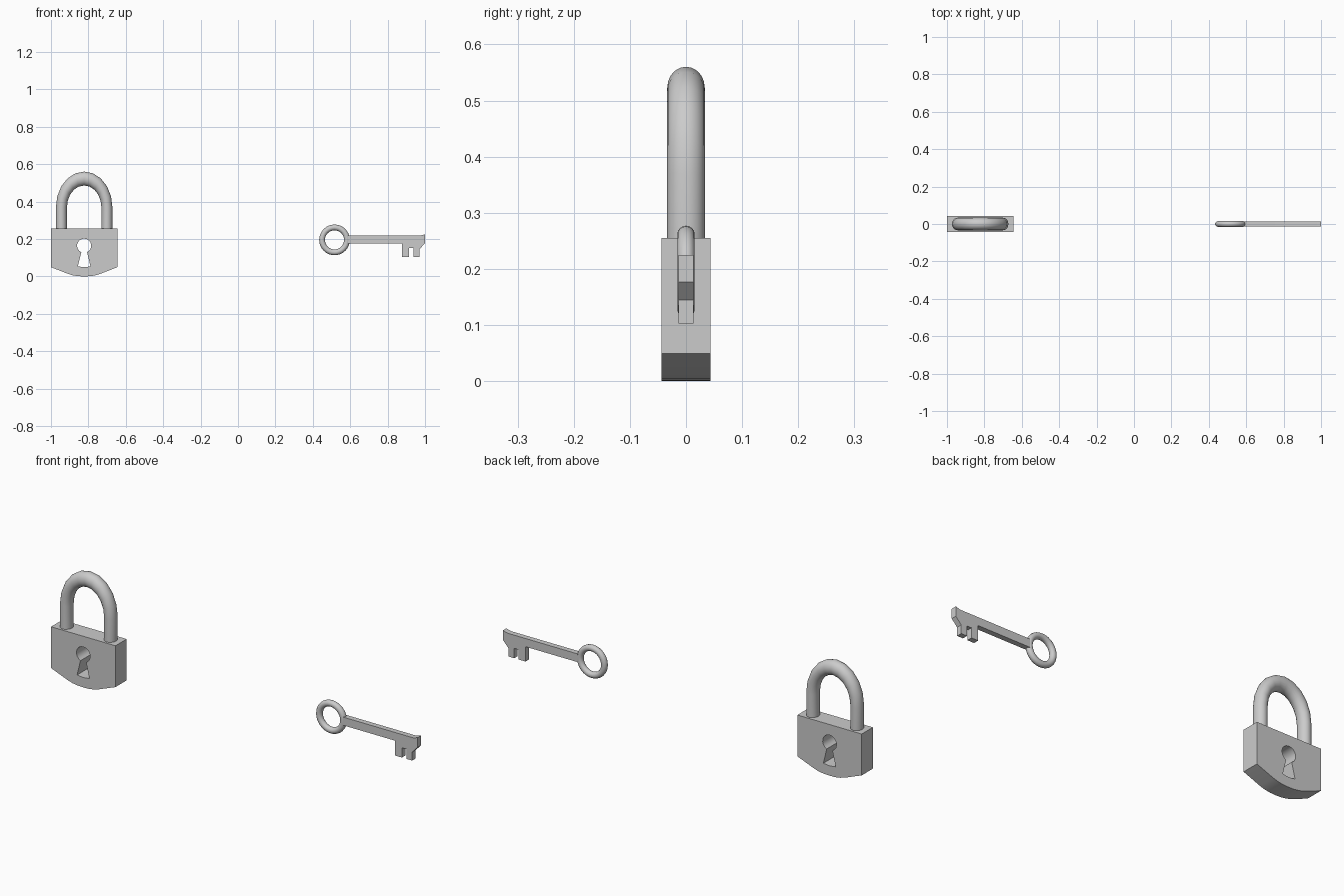
import bpy, bmesh, math
from mathutils import Vector

if "Cube" in bpy.data.objects:
    bpy.data.objects.remove(bpy.data.objects["Cube"])


def smooth(obj, angle=30):
    bpy.ops.object.select_all(action='DESELECT')
    obj.select_set(True)
    bpy.context.view_layer.objects.active = obj
    bpy.ops.object.shade_smooth_by_angle(angle=math.radians(angle))


def plate(name, outlines, half_depth):
    """Extrude x-z outlines along y; inner outlines become holes."""
    curve = bpy.data.curves.new(name, 'CURVE')
    curve.dimensions = '2D'
    curve.fill_mode = 'BOTH'
    curve.extrude = half_depth
    for pts in outlines:
        s = curve.splines.new('POLY')
        s.points.add(len(pts) - 1)
        for p, (x, z) in zip(s.points, pts):
            p.co = (x, z, 0, 1)
        s.use_cyclic_u = True
    obj = bpy.data.objects.new(name, curve)
    bpy.context.collection.objects.link(obj)
    obj.rotation_euler.x = math.pi / 2
    bpy.ops.object.select_all(action='DESELECT')
    obj.select_set(True)
    bpy.context.view_layer.objects.active = obj
    bpy.ops.object.convert(target='MESH')
    # weld walls to the caps
    obj = bpy.context.object
    bm = bmesh.new()
    bm.from_mesh(obj.data)
    bmesh.ops.remove_doubles(bm, verts=bm.verts, dist=1e-5)
    bmesh.ops.recalc_face_normals(bm, faces=bm.faces)
    bm.to_mesh(obj.data)
    bm.free()
    smooth(obj)
    return obj


CX = -0.8225  # padlock centre line

# Padlock body: right half of the outline, mirrored, with a keyhole through it
half = [(0.1775, 0.255), (0.1775, 0.049), (0.085, 0.013), (0.058, 0.005), (0.03, 0.001)]
body = ([(CX + x, z) for x, z in half] + [(CX, 0)]
        + [(CX - x, z) for x, z in reversed(half)])
hole = [(CX + 0.034, 0.053), (CX + 0.015, 0.131)]
for i in range(17):
    a = math.radians(-66 + 312 * i / 16)
    hole.append((CX + 0.038 * math.cos(a), 0.164 + 0.038 * math.sin(a)))
hole += [(CX - 0.015, 0.131), (CX - 0.034, 0.053), (CX, 0.049)]
hole.pop(1)
hole.pop(-3)
plate("padlock_body", [body, hole], 0.044)

# Shackle: round section swept up one leg, over a stretched arch, down the other
SIDES, ARC, STRETCH = 20, 10, 1.26
bm = bmesh.new()
stations = [(0, 0.245)] + [(math.pi * i / ARC, 0.37) for i in range(ARC + 1)] + [(math.pi, 0.245)]
rings = []
for a, base in stations:
    ring = []
    for j in range(SIDES):
        t = 2 * math.pi * j / SIDES
        r = 0.1215 + 0.0295 * math.cos(t)
        ring.append(bm.verts.new((CX + r * math.cos(a), 0.0335 * math.sin(t),
                                  base + STRETCH * r * math.sin(a))))
    rings.append(ring)
for r0, r1 in zip(rings, rings[1:]):
    for j in range(SIDES):
        k = (j + 1) % SIDES
        bm.faces.new((r0[j], r0[k], r1[k], r1[j]))
bm.faces.new(rings[0])
bm.faces.new(rings[-1])
bmesh.ops.recalc_face_normals(bm, faces=bm.faces)
mesh = bpy.data.meshes.new("shackle")
bm.to_mesh(mesh)
bm.free()
shackle = bpy.data.objects.new("shackle", mesh)
bpy.context.collection.objects.link(shackle)
smooth(shackle)

# Key bow ring
bpy.ops.mesh.primitive_torus_add(major_segments=32, minor_segments=16,
                                 major_radius=0.0665, minor_radius=0.0155,
                                 location=(0.516, 0, 0.195),
                                 rotation=(math.pi / 2, 0, 0))
bow = bpy.context.object
bow.name = "key_bow"
smooth(bow, 40)

# Key shaft with its two teeth
plate("key_shaft", [[(0.588, 0.218), (0.975, 0.218), (1.0, 0.225), (1.0, 0.177),
                     (0.97, 0.145), (0.97, 0.103), (0.938, 0.103), (0.938, 0.152),
                     (0.913, 0.152), (0.913, 0.103), (0.876, 0.103), (0.876, 0.177),
                     (0.588, 0.177)]], 0.0135)
